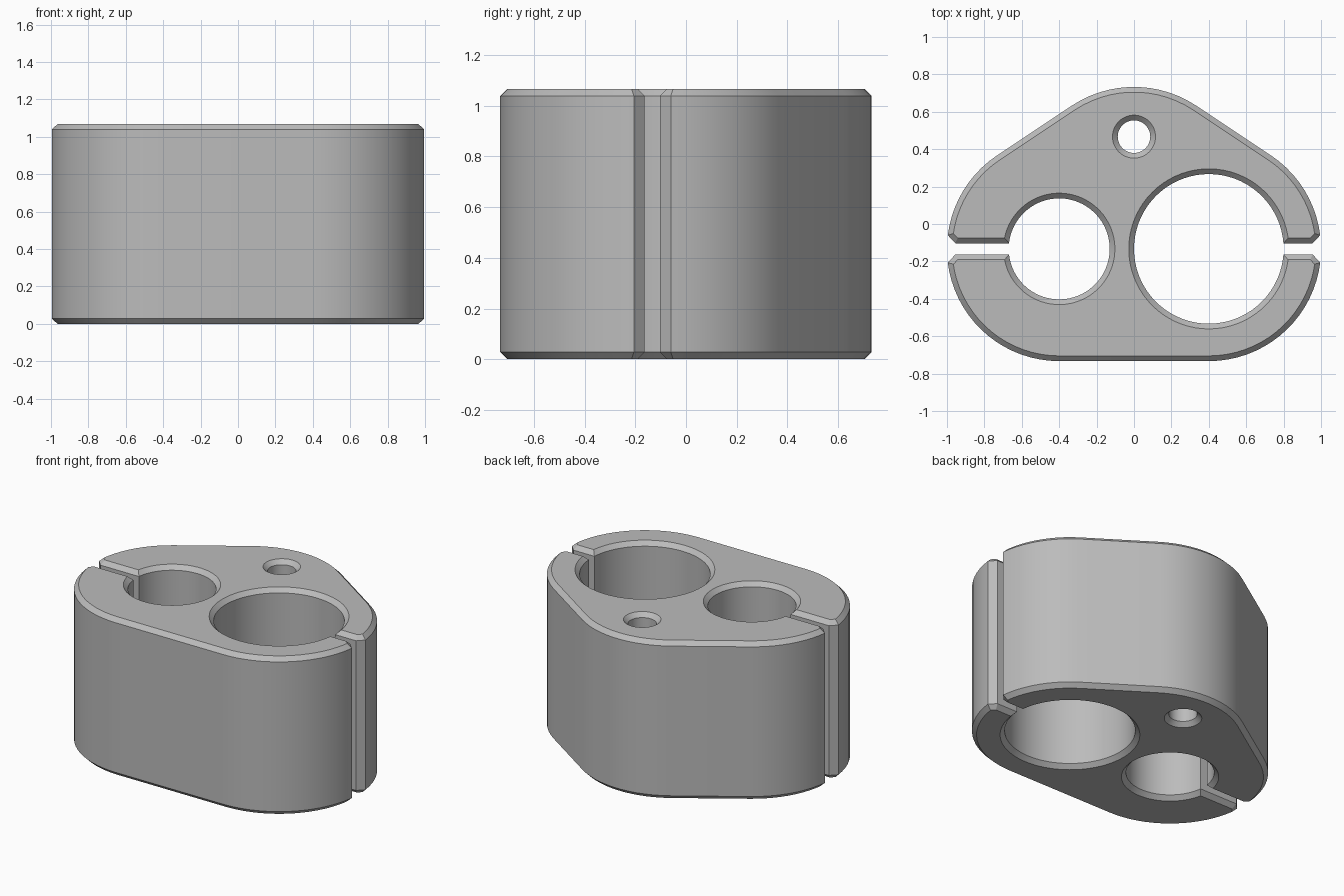
import bpy, bmesh
from math import sin, cos, radians, degrees, asin, atan2
from mathutils import Vector

cube = bpy.data.objects.get("Cube")
if cube:
    bpy.data.objects.remove(cube, do_unlink=True)

HEIGHT, CHAMFER = 1.067, 0.028
R = 0.6                      # outer lobe radius
SIDE_X, LOBE_Y = 0.4, 0.133  # side lobes at -LOBE_Y, back lobe at +LOBE_Y
GAP = 0.03                   # half width of the clamp slits
LIP_X = 0.955                # slit wall ends here, before the corner chamfer


def arc(cx, cy, r, start, end, step=5):
    n = max(2, round(abs(end - start) / step))
    angles = [radians(start + (end - start) * i / n) for i in range(n + 1)]
    return [Vector((cx + r * cos(a), cy + r * sin(a))) for a in angles]


def inset(loop, d):
    """Mitred offset towards the solid, which lies left of the path."""
    result = []
    for i, p in enumerate(loop):
        a = (p - loop[i - 1]).normalized()
        b = (loop[(i + 1) % len(loop)] - p).normalized()
        na, nb = Vector((-a.y, a.x)), Vector((-b.y, b.x))
        result.append(p + (na + nb) * d / (1 + na.dot(nb)))
    return result


# Clamp outline: three lobes, with both bores opened to the outside by slits
tilt = degrees(atan2(SIDE_X, 2 * LOBE_Y))
tilt = 90 - (90 - tilt)
normal = tilt                # direction of the sloping flank's normal
lip = degrees(asin((GAP + 0.043) / R))


def bore_angle(r):
    return degrees(asin(GAP / r))


small, large = 0.27, 0.40
bs, bl = bore_angle(small), bore_angle(large)
y = -LOBE_Y
outline = [Vector((LIP_X, y + GAP))]
outline += arc(SIDE_X, y, R, lip, normal)
outline += arc(0, LOBE_Y, R, normal, 180 - normal)
outline += arc(-SIDE_X, y, R, 180 - normal, 180 - lip)
outline += [Vector((-LIP_X, y + GAP))]
outline += arc(-SIDE_X, y, small, 180 - bs, -180 + bs)
outline += [Vector((-LIP_X, y - GAP))]
outline += arc(-SIDE_X, y, R, 180 + lip, 270)
outline += arc(SIDE_X, y, R, 270, 360 - lip)
outline += [Vector((LIP_X, y - GAP))]
outline += arc(SIDE_X, y, large, -bl, -360 + bl)

# Round screw hole, traversed clockwise
screw_hole = arc(0, 0.467, 0.087, 360, 0, 7.5)[:-1]

# Chamfered walls for each contour, then flat caps
bm = bmesh.new()
caps = {0: [], 3: []}
for loop in (outline, screw_hole):
    small_loop = inset(loop, CHAMFER)
    levels = [(small_loop, 0), (loop, CHAMFER),
              (loop, HEIGHT - CHAMFER), (small_loop, HEIGHT)]
    rings = [[bm.verts.new((p.x, p.y, z)) for p in pts] for pts, z in levels]
    n = len(loop)
    for low, high in zip(rings, rings[1:]):
        for i in range(n):
            j = (i + 1) % n
            bm.faces.new((low[i], low[j], high[j], high[i]))
    for k in caps:
        caps[k] += [bm.edges.get((rings[k][i], rings[k][(i + 1) % n]))
                    for i in range(n)]
for k, edges in caps.items():
    bmesh.ops.triangle_fill(bm, edges=edges, use_beauty=True,
                            normal=(0, 0, 1 if k else -1))
bmesh.ops.recalc_face_normals(bm, faces=bm.faces)

mesh = bpy.data.meshes.new("clamp_block")
bm.to_mesh(mesh)
bm.free()
block = bpy.data.objects.new("clamp_block", mesh)
bpy.context.collection.objects.link(block)

# Plain grey finish
grey = bpy.data.materials.new("light_grey")
grey.use_nodes = True
colour = (0.5, 0.5, 0.5, 1)
grey.diffuse_color = colour
grey.node_tree.nodes["Principled BSDF"].inputs["Base Color"].default_value = colour
mesh.materials.append(grey)

bpy.ops.object.select_all(action='DESELECT')
block.select_set(True)
bpy.context.view_layer.objects.active = block
bpy.ops.object.shade_smooth_by_angle(angle=radians(25))
